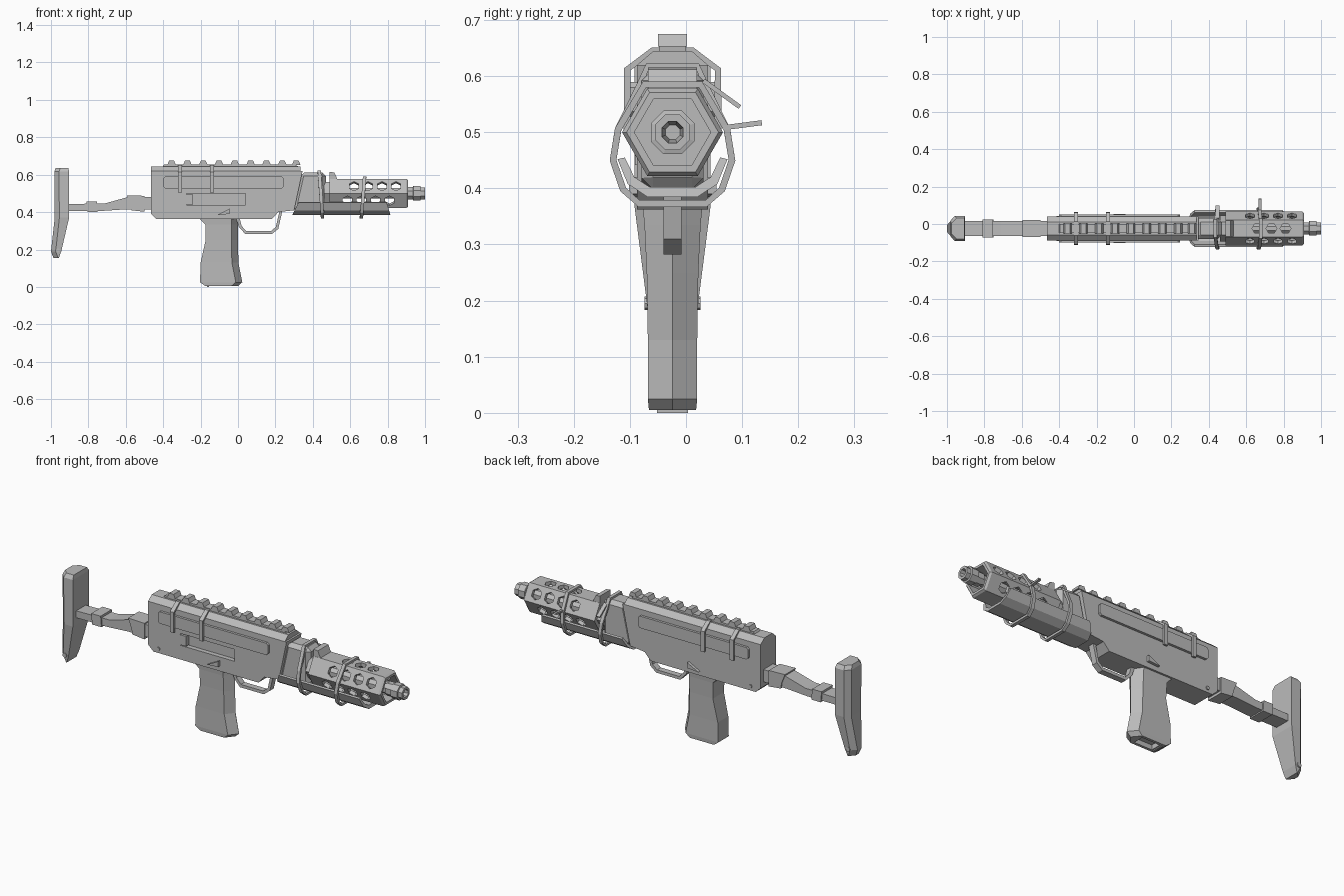
import bpy, bmesh, math
from mathutils import Vector, Matrix

if "Cube" in bpy.data.objects:
    bpy.data.objects.remove(bpy.data.objects["Cube"])

MID = -0.024   # y of the centre plane
AXIS_Z = 0.5   # height of the barrel axis

metal = bpy.data.materials.new("plain grey")
metal.use_nodes = True
metal.diffuse_color = (0.5, 0.5, 0.5, 1)
metal.node_tree.nodes["Principled BSDF"].inputs["Base Color"].default_value = (0.5, 0.5, 0.5, 1)


def finish(name, bm):
    bmesh.ops.recalc_face_normals(bm, faces=bm.faces)
    mesh = bpy.data.meshes.new(name)
    bm.to_mesh(mesh)
    bm.free()
    mesh.materials.append(metal)
    obj = bpy.data.objects.new(name, mesh)
    obj.location.y = MID
    bpy.context.collection.objects.link(obj)
    return obj


def loft(name, rings, closed=False):
    """Skin matching loops of points, capping both ends unless closed."""
    bm = bmesh.new()
    loops = [[bm.verts.new(p) for p in ring] for ring in rings]
    n = len(loops[0])
    pairs = list(zip(loops, loops[1:])) + ([(loops[-1], loops[0])] if closed else [])
    for a, b in pairs:
        for i in range(n):
            j = (i + 1) % n
            bm.faces.new((a[i], a[j], b[j], b[i]))
    if not closed:
        bm.faces.new(loops[0])
        bm.faces.new(loops[-1])
    return finish(name, bm)


def side(name, pts, half, y=0):
    """Side profile in x, z given thickness across y."""
    return loft(name, [[(x, y + s * half, z) for x, z in pts] for s in (-1, 1)])


def along(name, pts, x0, x1):
    """Cross-section in y, z run along x."""
    return loft(name, [[(x, y, z) for y, z in pts] for x in (x0, x1)])


def ngon(r, n, turn=0.0):
    return [(r * math.cos(turn + math.tau * i / n), AXIS_Z + r * math.sin(turn + math.tau * i / n)) for i in range(n)]


def turned(name, steps, n, turn=0.0):
    """Faceted turning about the barrel axis from (x, radius) steps."""
    return loft(name, [[(x, y, z) for y, z in ngon(r, n, turn)] for x, r in steps])


def mirror(pts):
    return pts + [(-y, z) for y, z in reversed(pts)]


def cut(obj, cutter):
    mod = obj.modifiers.new("cut", 'BOOLEAN')
    mod.operation, mod.solver, mod.object = 'DIFFERENCE', 'EXACT', cutter
    bpy.context.view_layer.objects.active = obj
    bpy.ops.object.modifier_apply(modifier=mod.name)
    bpy.data.objects.remove(cutter)


def bevel(obj, width):
    mod = obj.modifiers.new("bevel", 'BEVEL')
    mod.width, mod.segments, mod.limit_method = width, 1, 'ANGLE'
    mod.angle_limit = math.radians(40)


def strap(name, pts, x, width, thick, lean=0.0, closed=True):
    """Flat band following a y, z path around the gun."""
    n, rings = len(pts), []
    for i, p in enumerate(pts):
        p = Vector(p)
        before = Vector(pts[i - 1]) if closed or i else p
        after = Vector(pts[(i + 1) % n]) if closed or i < n - 1 else p
        d = (after - before).normalized()
        out = Vector((d.y, -d.x)) * thick / 2
        cx = x + lean * (p.y - AXIS_Z)
        rings.append([(cx + a * width / 2, p.x + b * out.x, p.y + b * out.y)
                      for a, b in ((-1, -1), (1, -1), (1, 1), (-1, 1))])
    return loft(name, rings, closed)


# Receiver with an ejection port on the right side
receiver = side("receiver", [(-0.465, 0.62), (-0.465, 0.39), (-0.435, 0.362), (0.18, 0.362),
                             (0.215, 0.4), (0.3, 0.41), (0.345, 0.62)], 0.063)
cut(receiver, side("port_cutter", [(-0.275, 0.5), (-0.275, 0.437), (0.04, 0.437), (0.04, 0.5)], 0.025, -0.063))
side("bolt_face", [(-0.275, 0.495), (-0.275, 0.442), (-0.24, 0.442), (-0.24, 0.495)], 0.012, -0.055)
along("receiver_roof", mirror([(0.063, 0.62), (0.034, 0.645)]), -0.465, 0.335)

# Top rail with evenly spaced teeth
side("rail_base", [(-0.405, 0.64), (-0.395, 0.655), (0.3, 0.655), (0.33, 0.64)], 0.024)
for i in range(9):
    x = -0.355 + i * 0.0845 - (0.01 if i == 8 else 0)
    side(f"rail_tooth_{i + 1}", [(x - 0.023, 0.653), (x - 0.013, 0.675), (x + 0.013, 0.675), (x + 0.023, 0.653)], 0.026)

# Raised panels, levers and pins on both sides
for label, s in (("right", -1), ("left", 1)):
    side(label + "_panel", [(-0.4, 0.58), (-0.4, 0.537), (-0.39, 0.527), (0.235, 0.527), (0.245, 0.537),
                            (0.245, 0.58), (0.235, 0.59), (-0.39, 0.59)], 0.008, s * 0.068)
    side(label + "_lever", [(-0.11, 0.385), (-0.045, 0.39), (-0.045, 0.42), (-0.058, 0.412)], 0.01, s * 0.068)
    side(label + "_pin", [(-0.405 + 0.01 * math.cos(i * math.tau / 6), 0.385 + 0.01 * math.sin(i * math.tau / 6))
                          for i in range(6)], 0.004, s * 0.064)

# Clips folded over the receiver
for label, x in (("rear", -0.31), ("front", -0.14)):
    strap(label + "_clip", mirror([(0.081, 0.505), (0.081, 0.612), (0.036, 0.645)]), x, 0.022, 0.012, closed=False)

# Grip: wedge-fronted section lofted from top to bottom, hollow underneath
levels = [(0.365, -0.205, 0.0, 0.053), (0.335, -0.175, 0.0, 0.05), (0.25, -0.173, 0.0, 0.046),
          (0.13, -0.2, 0.002, 0.044), (0.025, -0.203, 0.023, 0.044), (0.005, -0.175, 0.0, 0.042)]
grip = loft("grip", [[(b, -w, z), (f - 0.035, -w, z), (f, 0, z), (f - 0.035, w, z), (b, w, z)]
                     for z, b, f, w in levels])
cut(grip, side("grip_cutter", [(-0.15, -0.02), (-0.15, 0.03), (-0.045, 0.03), (-0.045, -0.02)], 0.028))
side("grip_base", [(-0.165, 0.0), (-0.165, 0.012), (-0.155, 0.012), (-0.155, 0.0)], 0.028)

# Trigger guard
side("trigger_guard", [(-0.012, 0.37), (0.005, 0.32), (0.04, 0.282), (0.18, 0.282), (0.215, 0.31), (0.237, 0.405),
                       (0.222, 0.405), (0.202, 0.32), (0.175, 0.298), (0.045, 0.298), (0.02, 0.325), (0.008, 0.37)], 0.016)

# Front collar, sight block and barrel
collar = side("front_collar", [(0.335, 0.612), (0.29, 0.41), (0.33, 0.39), (0.47, 0.4), (0.47, 0.612)], 0.055)
bevel(collar, 0.02)
turned("barrel_sleeve", [(0.46, 0.07), (0.53, 0.07)], 6)
side("sight_block", [(0.49, 0.56), (0.49, 0.615), (0.515, 0.612), (0.532, 0.575), (0.532, 0.56)], 0.044)
turned("barrel", [(0.5, 0.03), (0.93, 0.03)], 8, math.pi / 8)
muzzle = turned("muzzle", [(0.9, 0.036), (0.935, 0.036), (0.937, 0.042), (0.975, 0.042), (0.977, 0.034), (1.0, 0.034)],
                8, math.pi / 8)
cut(muzzle, turned("bore_cutter", [(0.95, 0.014), (1.01, 0.022)], 8, math.pi / 8))

# Hexagonal shroud, hollow and pierced by rows of holes
shroud = turned("shroud", [(0.49, 0.09), (0.9, 0.09), (0.91, 0.082)], 6)
cut(shroud, turned("shroud_cutter", [(0.52, 0.068), (0.95, 0.068)], 6))
bm = bmesh.new()
rows = [(90, 0.66, 3), (30, 0.62, 4), (150, 0.62, 4), (-30, 0.585, 4), (-150, 0.585, 4)]
for angle, start, count in rows:
    a = math.radians(angle)
    out = Vector((0, math.cos(a), math.sin(a)))
    spin = out.to_track_quat('Z', 'X').to_matrix().to_4x4()
    for i in range(count):
        place = Matrix.Translation(Vector((start + i * 0.075, 0, AXIS_Z)) + out * 0.073)
        bmesh.ops.create_cone(bm, cap_ends=True, segments=6, radius1=0.029, radius2=0.029, depth=0.05,
                              matrix=place @ spin @ Matrix.Rotation(math.pi / 6, 4, 'Z'))
cut(shroud, finish("hole_cutter", bm))

# Lower handguard trough with a slanted front lip
outer = [(0.098, 0.452), (0.08, 0.408), (0.045, 0.385)]
inner = [(-0.04, 0.402), (-0.068, 0.42), (-0.085, 0.455)]
section = mirror(outer) + [(y, z) for y, z in reversed(inner)] + [(-y, z) for y, z in inner]
loft("lower_handguard", [[(x + k * (z - 0.385), y, z) for y, z in section] for x, k in ((0.29, 0.5), (0.815, -0.3))])

# Straps tying the lower handguard on, with loose tails
lower = [(0.06, 0.373), (0.088, 0.398), (0.106, 0.45), (0.097, 0.505)]
strap("rear_strap", mirror(lower + [(0.06, 0.58), (0.045, 0.617)]), 0.443, 0.018, 0.012, -0.07)
strap("front_strap", mirror(lower + [(0.05, 0.585)]), 0.67, 0.018, 0.012, 0.08)
strap("rear_strap_tail", [(0.055, 0.592), (0.12, 0.545)], 0.447, 0.02, 0.008, closed=False)
strap("front_strap_tail", [(0.09, 0.508), (0.159, 0.517)], 0.674, 0.015, 0.009, closed=False)

# Stock arm with wrapped bands
side("stock_arm", [(-0.46, 0.48), (-0.59, 0.48), (-0.71, 0.447), (-0.91, 0.443), (-0.91, 0.407),
                   (-0.72, 0.407), (-0.6, 0.415), (-0.46, 0.415)], 0.04)
side("front_wrap", [(-0.5, 0.487), (-0.595, 0.49), (-0.575, 0.44), (-0.57, 0.41), (-0.5, 0.402), (-0.5, 0.44)], 0.046)
side("rear_wrap", [(-0.755, 0.457), (-0.81, 0.457), (-0.805, 0.4), (-0.75, 0.4)], 0.047)

# Butt: levels lofted with chamfered rear edges, and its pivot pin
butt = [(0.637, -0.975, -0.907, 0.055), (0.617, -0.982, -0.903, 0.068), (0.37, -0.98, -0.903, 0.068),
        (0.19, -1.0, -0.945, 0.045), (0.155, -0.987, -0.958, 0.04)]
loft("butt", [[(f, -w, z), (f, w, z), (b + 0.025, w, z), (b, w - 0.027, z), (b, 0.027 - w, z), (b + 0.025, -w, z)]
              for z, b, f, w in butt])
side("butt_pin", [(-0.965 + 0.012 * math.cos(i * math.tau / 8), 0.195 + 0.012 * math.sin(i * math.tau / 8))
                  for i in range(8)], 0.05)
